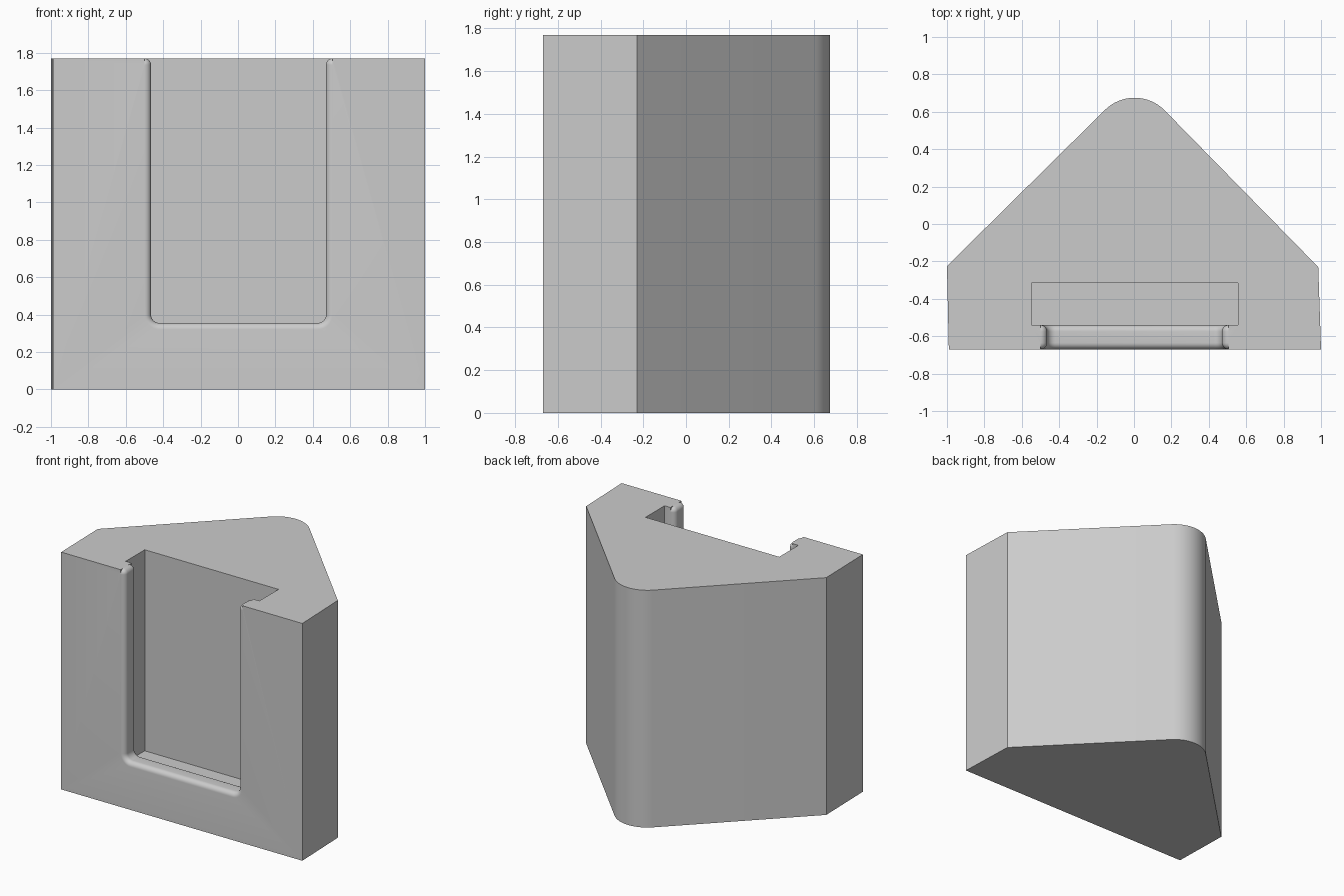
import bpy, bmesh
from math import cos, sin, radians, sqrt

cube = bpy.data.objects.get("Cube")
if cube:
    bpy.data.objects.remove(cube, do_unlink=True)

HEIGHT, FRONT, LIP_BACK, SLOT_BACK = 1.77, -0.67, -0.54, -0.315
MID = 0.003           # centre line of the opening
HALF = 0.468          # half width of the opening
SILL = 0.355          # bottom of the opening
ROUND = 0.035         # rounding of the lip
CORNER = 0.045        # lower corner radius of the opening
SLOT_FLOOR, SLOT_HALF = 0.27, 0.552
ABOVE = 2.0

grey = bpy.data.materials.new("grey plastic")
grey.use_nodes = True
colour = (0.6, 0.6, 0.6, 1)
grey.diffuse_color = colour
grey.node_tree.nodes["Principled BSDF"].inputs["Base Color"].default_value = colour


def arc(cx, cy, r, start, end, steps):
    angles = [radians(start + (end - start) * i / steps) for i in range(steps + 1)]
    return [(cx + r * cos(a), cy + r * sin(a)) for a in angles]


def loft(name, rings):
    """Closed solid through matching rings of points."""
    bm = bmesh.new()
    loops = [[bm.verts.new(p) for p in ring] for ring in rings]
    n = len(loops[0])
    for a, b in zip(loops, loops[1:]):
        for i in range(n):
            j = (i + 1) % n
            bm.faces.new((a[i], a[j], b[j], b[i]))
    bm.faces.new(loops[0])
    bm.faces.new(loops[-1])
    bmesh.ops.recalc_face_normals(bm, faces=bm.faces)
    mesh = bpy.data.meshes.new(name)
    bm.to_mesh(mesh)
    bm.free()
    mesh.materials.append(grey)
    obj = bpy.data.objects.new(name, mesh)
    bpy.context.collection.objects.link(obj)
    return obj


# Holder body: wedge plan with a rounded back
plan = [(-0.99, FRONT), (1.0, FRONT), (0.985, -0.23)]
plan += arc(MID, 0.45, 0.225, 44.5, 135.3, 16)
plan += [(-1.0, -0.225)]
body = loft("holder_body", [[(x, y, z) for x, y in plan] for z in (0, HEIGHT)])

# Inner slot behind the lip
slot_plan = [(MID - SLOT_HALF, LIP_BACK), (MID + SLOT_HALF, LIP_BACK),
             (MID + SLOT_HALF, SLOT_BACK), (MID - SLOT_HALF, SLOT_BACK)]
slot = loft("slot_cutter", [[(x, y, z) for x, y in slot_plan] for z in (SLOT_FLOOR, ABOVE)])


# Front opening, flared at the lip edges and at the top
def opening_ring(y, grow):
    side = arc(HALF - CORNER, SILL + CORNER, CORNER + grow, 270, 360, 8)
    side += arc(HALF + ROUND, HEIGHT - ROUND, max(ROUND - grow, 0.0005), 180, 90, 8)
    side += [(HALF + ROUND, ABOVE)]
    outline = side + [(-x, z) for x, z in reversed(side)]
    return [(MID + x, y, z) for x, z in outline]


STEPS = 8
curve = []
for i in range(STEPS + 1):
    a = radians(90 * i / STEPS)
    curve.append((ROUND * (1 - cos(a)), ROUND * (1 - sin(a))))
rings = [opening_ring(FRONT - 0.05, ROUND)]
rings += [opening_ring(FRONT + t, grow) for t, grow in curve]
rings += [opening_ring(LIP_BACK - t, grow) for t, grow in reversed(curve)]
rings += [opening_ring(LIP_BACK + 0.05, ROUND)]
opening = loft("opening_cutter", rings)

# Cut both hollows
bpy.context.view_layer.objects.active = body
for cutter in (slot, opening):
    mod = body.modifiers.new(cutter.name, "BOOLEAN")
    mod.operation = "DIFFERENCE"
    mod.solver = "EXACT"
    mod.object = cutter
    bpy.ops.object.modifier_apply(modifier=mod.name)
    bpy.data.objects.remove(cutter, do_unlink=True)

# Smooth the rounded parts, keep the edges sharp
bpy.ops.object.select_all(action="DESELECT")
body.select_set(True)
bpy.ops.object.shade_smooth_by_angle(angle=radians(30))
